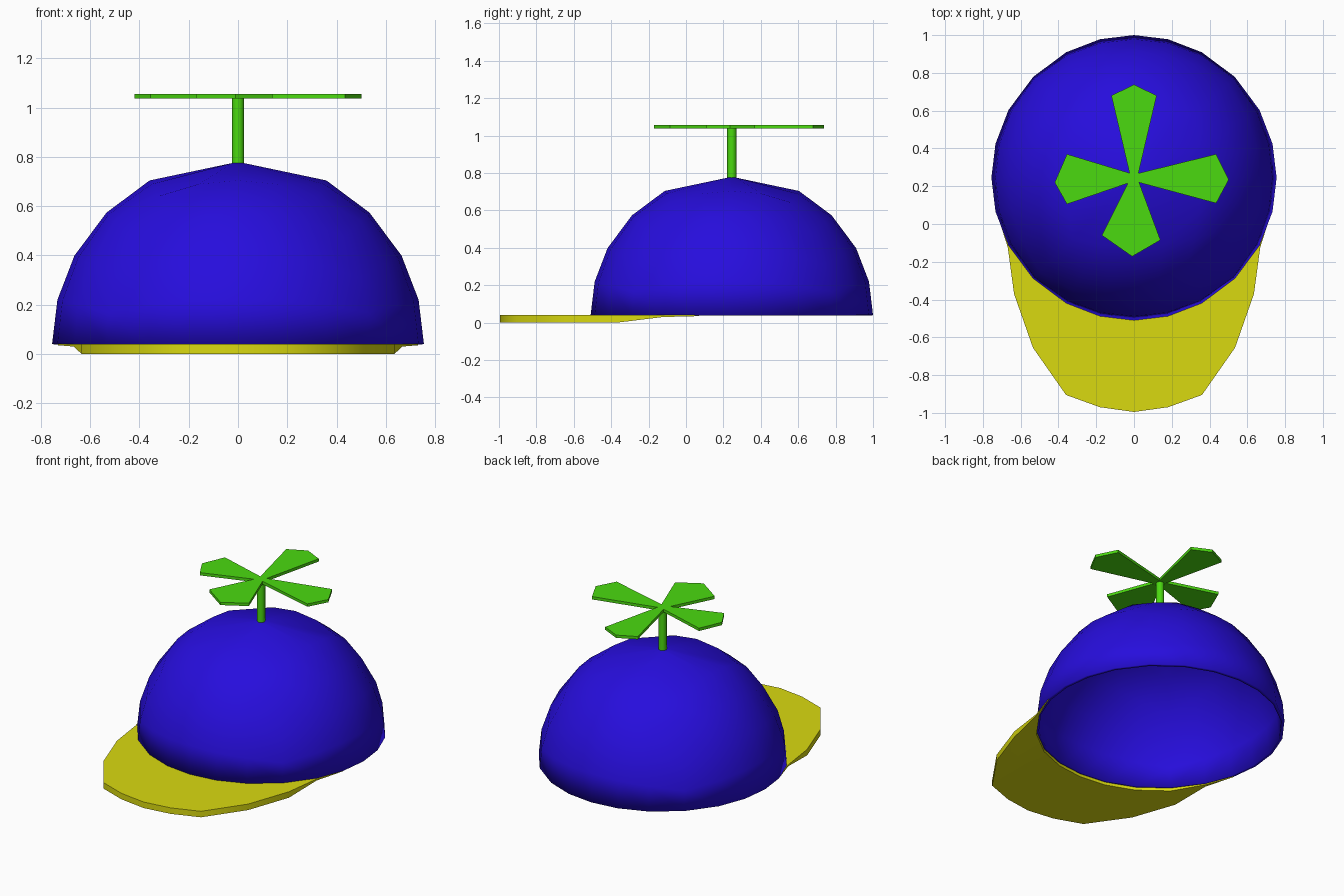
import bpy, bmesh, math
from mathutils import Vector

if "Cube" in bpy.data.objects:
    bpy.data.objects.remove(bpy.data.objects["Cube"])

CY, R, RIM = 0.245, 0.755, 0.04   # crown centre, radius, rim height


def material(name, rgb):
    m = bpy.data.materials.new(name)
    m.diffuse_color = (*rgb, 1)
    m.use_nodes = True
    m.node_tree.nodes["Principled BSDF"].inputs["Base Color"].default_value = m.diffuse_color
    return m


BLUE = material("blue", (0.02, 0.004, 0.72))
YELLOW = material("yellow", (0.70, 0.70, 0.005))
GREEN = material("green", (0.07, 0.70, 0.005))


def finish(name, bm, mat, angle=40):
    bmesh.ops.recalc_face_normals(bm, faces=bm.faces)
    me = bpy.data.meshes.new(name)
    bm.to_mesh(me)
    bm.free()
    ob = bpy.data.objects.new(name, me)
    bpy.context.collection.objects.link(ob)
    me.materials.append(mat)
    bpy.ops.object.select_all(action='DESELECT')
    bpy.context.view_layer.objects.active = ob
    ob.select_set(True)
    bpy.ops.object.shade_smooth_by_angle(angle=math.radians(angle))
    return ob


# crown: upper half of a cube sphere, top patch drawn in to the post
bm = bmesh.new()
bmesh.ops.create_cube(bm, size=2)
bmesh.ops.subdivide_edges(bm, edges=bm.edges[:], cuts=5, use_grid_fill=True)
steps = (0, 0.245, 0.54, 1)
for v in bm.verts:
    c = Vector([math.copysign(steps[round(abs(a) * 3)], a) for a in v.co])
    patch = c.z > 0.9 and max(abs(c.x), abs(c.y)) < 0.3
    v.co = c.normalized() * R
    if patch:
        v.co = (v.co.x * 0.13, v.co.y * 0.13, 0.775 - RIM)
bmesh.ops.delete(bm, geom=[v for v in bm.verts if v.co.z < -0.01], context='VERTS')
bmesh.ops.translate(bm, verts=bm.verts, vec=(0, CY, RIM))
crown = finish("crown", bm, BLUE, 50)
wall = crown.modifiers.new("wall", 'SOLIDIFY')
wall.thickness, wall.offset = 0.02, -1

# brim: slab between the crown rim and the outer edge, thinning to the sides
half = [  # inner x, y, bottom z, then outer x, y, bottom z
    (0, -0.505, 0.02, 0, -0.995, 0),
    (0.18, -0.485, 0.02, 0.18, -0.97, 0),
    (0.36, -0.415, 0.02, 0.36, -0.905, 0),
    (0.53, -0.285, 0.02, 0.535, -0.655, 0),
    (0.66, -0.115, 0.03, 0.635, -0.37, 0),
    (0.73, 0.07, 0.035, 0.668, -0.125, 0.03),
]
half[4] = (0.655, -0.11, 0.032, 0.635, -0.37, 0)
stations = [(-a, b, c, -d, e, f) for a, b, c, d, e, f in half[:0:-1]] + half
bm = bmesh.new()
loops = []
for ix, iy, iz, ox, oy, oz in stations:
    ring = [(ix, iy, RIM), (ox, oy, RIM), (ox, oy, oz), (ix, iy, iz)]
    loops.append([bm.verts.new(p) for p in ring])
for a, b in zip(loops, loops[1:]):
    for i in range(4):
        j = (i + 1) % 4
        bm.faces.new((a[i], a[j], b[j], b[i]))
bm.faces.new(loops[0])
bm.faces.new(loops[-1])
finish("brim", bm, YELLOW)

# propeller post
bm = bmesh.new()
bmesh.ops.create_cone(bm, cap_ends=True, segments=8, radius1=0.025, radius2=0.025, depth=0.285)
bmesh.ops.translate(bm, verts=bm.verts, vec=(0, CY, 0.9075))
finish("propeller_post", bm, GREEN, 50)

# propeller blades: thin kites, each with three tip points
tips = {
    "back": ((0.12, 0.68), (0, 0.738), (-0.12, 0.68)),
    "left": ((-0.355, 0.37), (-0.42, 0.22), (-0.355, 0.105)),
    "front": ((-0.17, -0.06), (-0.01, -0.172), (0.14, -0.085)),
    "right": ((0.435, 0.11), (0.502, 0.235), (0.435, 0.37)),
}
for name, pts in tips.items():
    out = Vector((pts[1][0], pts[1][1] - CY)).normalized()
    side = Vector((-out.y, out.x)) * 0.018
    hub = Vector((0, CY))
    outline = [hub + side, hub - side, *pts]
    bm = bmesh.new()
    face = bm.faces.new([bm.verts.new((p[0], p[1], 1.037)) for p in outline])
    top = bmesh.ops.extrude_face_region(bm, geom=[face])["geom"]
    for v in top:
        if isinstance(v, bmesh.types.BMVert):
            v.co.z = 1.056
    finish("blade_" + name, bm, GREEN)
